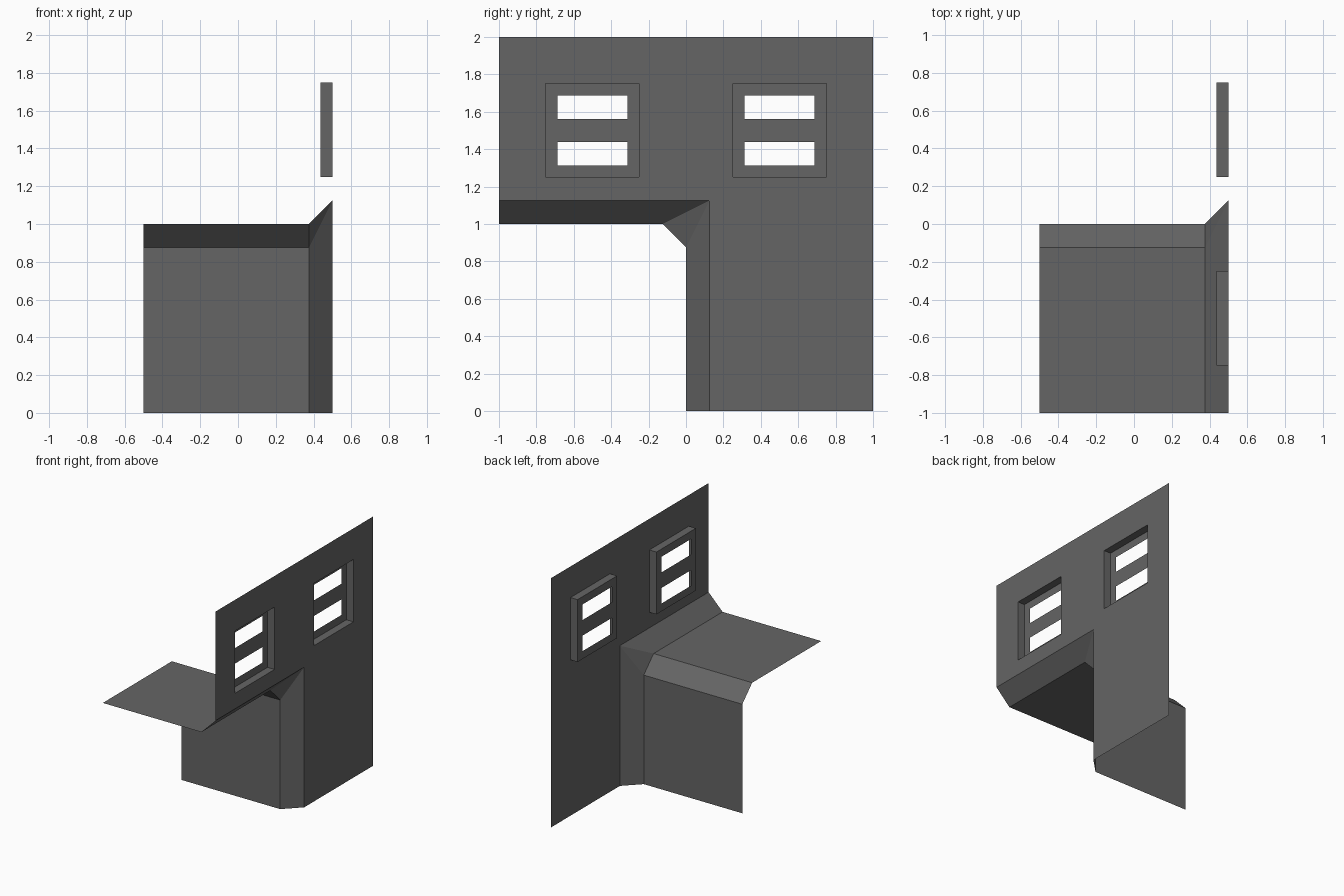
import bpy

if "Cube" in bpy.data.objects:
    bpy.data.objects.remove(bpy.data.objects["Cube"])

grey = bpy.data.materials.new("dark grey")
grey.diffuse_color = (0.13, 0.13, 0.13, 1)
grey.use_nodes = True
grey.node_tree.nodes["Principled BSDF"].inputs["Base Color"].default_value = grey.diffuse_color

OUT, IN, MID = 0.5, 0.375, 0.4375   # wall plane, chamfer start, window plane


def make(name, faces):
    """Mesh object from faces given as corner lists, sharing equal corners."""
    index, polys = {}, []
    for f in faces:
        polys.append([index.setdefault(tuple(p), len(index)) for p in f])
    me = bpy.data.meshes.new(name)
    me.from_pydata(list(index), [], polys)
    me.materials.append(grey)
    ob = bpy.data.objects.new(name, me)
    bpy.context.collection.objects.link(ob)
    return ob


def sheet(x, ys, zs, keep):
    """Upright grid at x facing -x, keeping cells whose centre passes the test."""
    return [[(x, a, c), (x, a, d), (x, b, d), (x, b, c)]
            for a, b in zip(ys, ys[1:]) for c, d in zip(zs, zs[1:])
            if keep((a + b) / 2, (c + d) / 2)]


# Large side wall: notch below the ledge, two window openings
def wall_cell(y, z):
    notch = z < 1.125 and y < 0.125
    window = abs(abs(y) - 0.5) < 0.2 and 1.25 < z < 1.75
    return not notch and not window


make("side_wall", sheet(OUT, [-1, -0.75, -0.25, 0.125, 0.25, 0.75, 1],
                        [0, 1.125, 1.25, 1.75, 2], wall_cell))

# Ledge and low wall, each with its chamfers
L = -0.5
ledge_corner, low_corner = (IN, -0.125, 1), (IN, 0, 0.875)
wall_corner = (OUT, 0.125, 1.125)
make("ledge", [[(L, -1, 1), (IN, -1, 1), ledge_corner, (L, -0.125, 1)]])
make("low_wall", [[(L, 0, 0.875), low_corner, (IN, 0, 0), (L, 0, 0)]])
make("chamfers", [
    [(IN, -1, 1), (OUT, -1, 1.125), wall_corner, ledge_corner],
    [(L, -0.125, 1), ledge_corner, low_corner, (L, 0, 0.875)],
    [low_corner, wall_corner, (OUT, 0.125, 0), (IN, 0, 0)],
    [ledge_corner, wall_corner, low_corner],
])

# Recessed windows: four sides and a panel with two slots
for name, y in (("front_window", -0.5), ("back_window", 0.5)):
    y0, y1, z0, z1 = y - 0.25, y + 0.25, 1.25, 1.75
    ring = [(y0, z0), (y1, z0), (y1, z1), (y0, z1)]
    sides = [[(OUT, *b), (OUT, *a), (MID, *a), (MID, *b)]
             for a, b in zip(ring, ring[1:] + ring[:1])]
    panel = sheet(MID, [y0, y0 + 0.0625, y1 - 0.0625, y1],
                  [z0, 1.3125, 1.4375, 1.5625, 1.6875, z1],
                  lambda cy, cz: not (abs(cy - y) < 0.1 and
                                      0.1 < abs(cz - 1.5) < 0.15))
    make(name, sides + panel)
